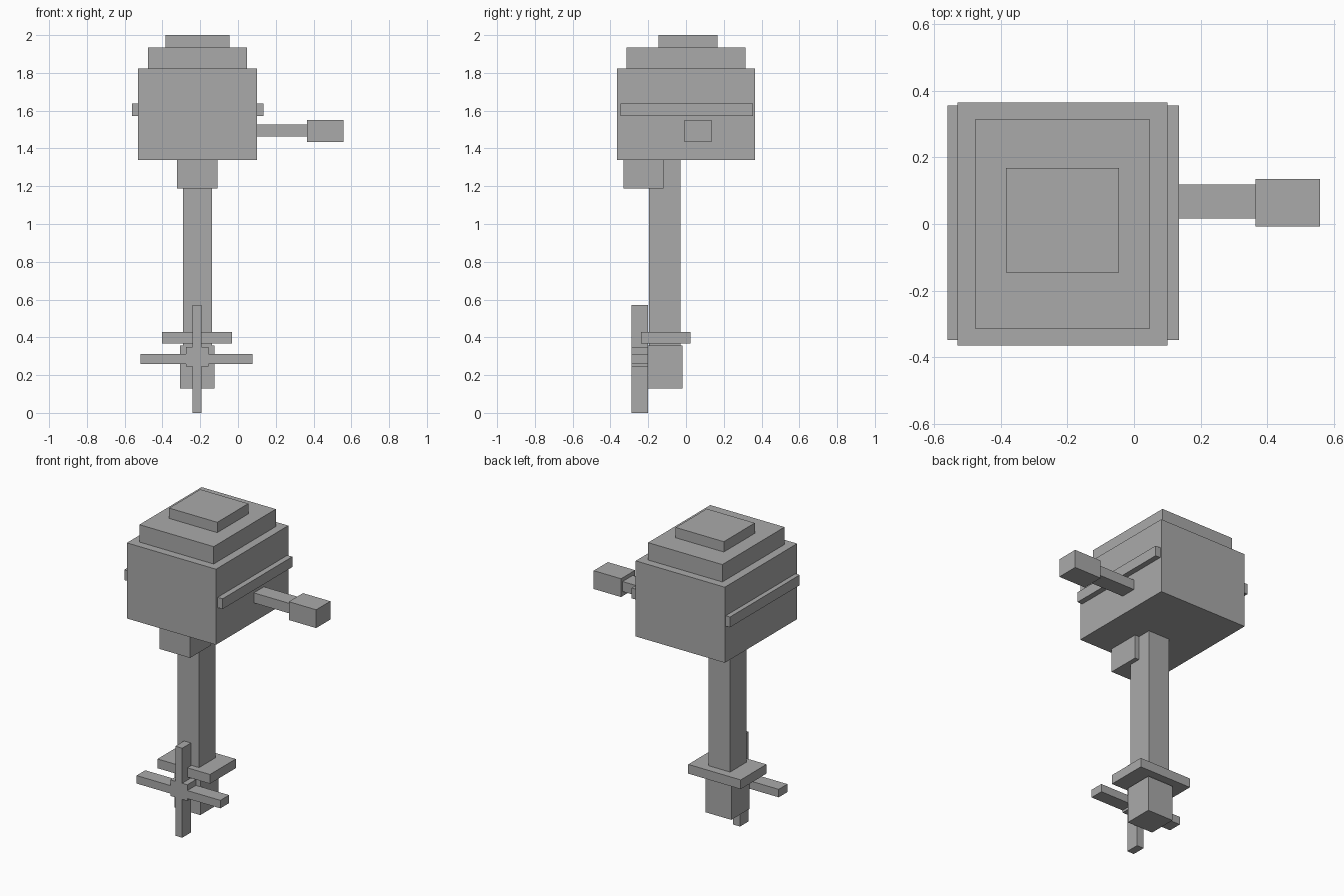
import bpy
import bmesh
from mathutils import Matrix, Vector

if "Cube" in bpy.data.objects:
    bpy.data.objects.remove(bpy.data.objects["Cube"])

grey = bpy.data.materials.new("plain grey")
grey.diffuse_color = (0.4, 0.4, 0.4, 1)
grey.use_nodes = True
grey.node_tree.nodes["Principled BSDF"].inputs["Base Color"].default_value = grey.diffuse_color


def boxes(name, *spans):
    """One object made of boxes, each given as x, y and z ranges."""
    bm = bmesh.new()
    for span in spans:
        lo, hi = (Vector(c) for c in zip(*span))
        size = Matrix.Diagonal((hi - lo).to_4d())
        bmesh.ops.create_cube(bm, size=1, matrix=Matrix.Translation((lo + hi) / 2) @ size)
    mesh = bpy.data.meshes.new(name)
    bm.to_mesh(mesh)
    bm.free()
    mesh.materials.append(grey)
    obj = bpy.data.objects.new(name, mesh)
    bpy.context.collection.objects.link(obj)


# Engine cowl with its stepped lid
boxes("cowl", ((-0.53, 0.10), (-0.365, 0.365), (1.34, 1.823)))
boxes("lid_lower", ((-0.477, 0.048), (-0.314, 0.314), (1.823, 1.934)))
boxes("lid_upper", ((-0.385, -0.045), (-0.145, 0.168), (1.934, 2.0)))

# Trim strips along both sides of the cowl
for name, x in (("left_strip", (-0.56, -0.53)), ("right_strip", (0.10, 0.135))):
    boxes(name, (x, (-0.348, 0.356), (1.571, 1.637)))

# Tiller handle and grip
boxes("tiller", ((0.10, 0.365), (0.017, 0.119), (1.462, 1.526)))
boxes("grip", ((0.365, 0.558), (-0.008, 0.135), (1.433, 1.55)))

# Mounting bracket, leg, plate and gearcase
boxes("bracket", ((-0.323, -0.108), (-0.33, -0.119), (1.187, 1.34)))
boxes("leg", ((-0.291, -0.138), (-0.196, -0.03), (0.358, 1.34)))
boxes("cavitation_plate", ((-0.403, -0.032), (-0.237, 0.023), (0.368, 0.427)))
boxes("gearcase", ((-0.307, -0.124), (-0.203, -0.019), (0.13, 0.358)))

# Propeller: hub with four blades
depth = (-0.289, -0.201)
boxes("propeller",
      ((-0.275, -0.156), depth, (0.245, 0.348)),
      ((-0.241, -0.192), depth, (0.348, 0.572)),
      ((-0.241, -0.192), depth, (0.0, 0.245)),
      ((-0.515, -0.275), depth, (0.26, 0.311)),
      ((-0.156, 0.078), depth, (0.26, 0.311)))
